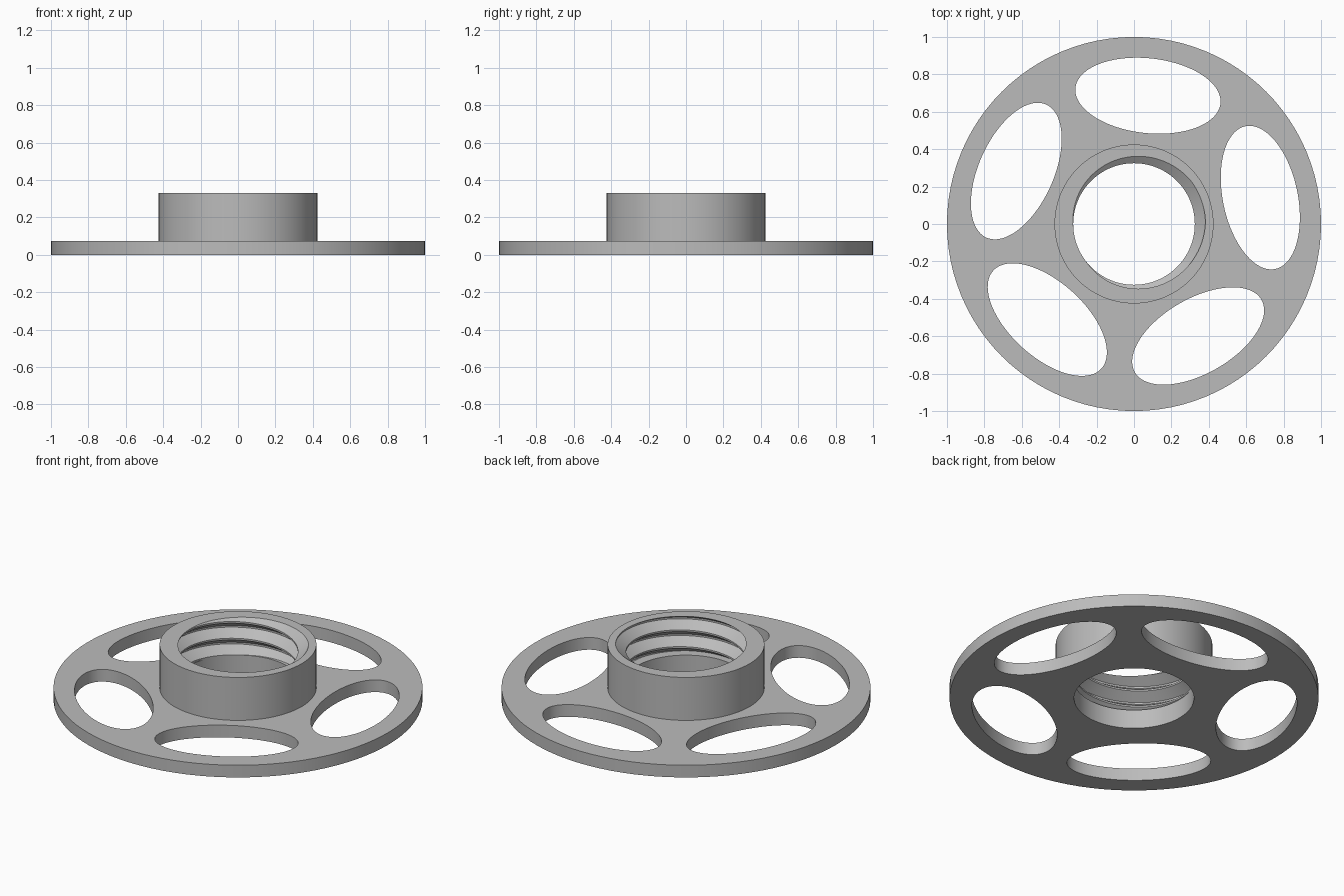
import bpy, bmesh
from math import sin, cos, pi, radians

if "Cube" in bpy.data.objects:
    bpy.data.objects.remove(bpy.data.objects["Cube"])

SEG = 96
PLATE_H, TOP = 0.073, 0.33
BORE_R, HUB_R, ROOT_R = 0.325, 0.425, 0.382
THREAD_START, PITCH, LEAD = 0.114, 0.1, radians(20)

grey = bpy.data.materials.new("plain_grey")
grey.use_nodes = True
grey.diffuse_color = (0.5, 0.5, 0.5, 1)
grey.node_tree.nodes["Principled BSDF"].inputs["Base Color"].default_value = (0.5, 0.5, 0.5, 1)


def finish(obj):
    """Select the object and shade it with crisp edges."""
    bpy.ops.object.select_all(action='DESELECT')
    obj.select_set(True)
    bpy.context.view_layer.objects.active = obj
    if obj.type == 'CURVE':
        bpy.ops.object.convert(target='MESH')
        obj = bpy.context.view_layer.objects.active
    bpy.ops.object.shade_smooth_by_angle(angle=radians(30))


def add_ellipse(curve, a, b, dist=0.0, angle=0.0):
    """Closed outline: a runs around the plate, b runs outwards."""
    spline = curve.splines.new('POLY')
    spline.points.add(SEG - 1)
    spline.use_cyclic_u = True
    for i, p in enumerate(spline.points):
        t = 2 * pi * i / SEG
        out, side = dist + b * cos(t), a * sin(t)
        p.co = (out * cos(angle) - side * sin(angle),
                out * sin(angle) + side * cos(angle), 0, 1)


# Flat plate with five oval windows and the centre bore
outline = bpy.data.curves.new("flange_plate", 'CURVE')
outline.dimensions = '2D'
outline.fill_mode = 'BOTH'
outline.extrude = PLATE_H / 2
add_ellipse(outline, 1, 1)
add_ellipse(outline, BORE_R, BORE_R)
for k in range(5):
    add_ellipse(outline, 0.39, 0.2, 0.69, radians(83.8 + 72 * k))
outline.materials.append(grey)
plate = bpy.data.objects.new("flange_plate", outline)
plate.location.z = PLATE_H / 2
bpy.context.collection.objects.link(plate)
finish(plate)


def thread_point(turn, theta):
    """Radius and height on the internal thread, trimmed to the hub."""
    shift = (theta - LEAD) / (2 * pi)
    z = min(TOP, max(THREAD_START, TOP + PITCH * (turn + shift)))
    phase = (z - TOP) / PITCH - shift
    d = abs(phase - round(phase))
    depth = min(1, max(0, (d - 0.05) / 0.4))
    return ROOT_R + (BORE_R - ROOT_R) * depth, z


# Threaded hub: outer wall, rim, helical thread, then plain bore
turns = sorted((k + f for k in range(-5, 2) for f in (0.05, 0.45, 0.55, 0.95)), reverse=True)
bm = bmesh.new()
columns = []
for j in range(SEG + 1):
    theta = 2 * pi * j / SEG
    profile = [(HUB_R, PLATE_H), (HUB_R, TOP)]
    profile += [thread_point(t, theta) for t in turns]
    profile += [(BORE_R, THREAD_START), (BORE_R, PLATE_H)]
    columns.append([bm.verts.new((r * cos(theta), r * sin(theta), z)) for r, z in profile])
for left, right in zip(columns, columns[1:]):
    for i in range(len(left) - 1):
        bm.faces.new((left[i], right[i], right[i + 1], left[i + 1]))
bmesh.ops.remove_doubles(bm, verts=bm.verts, dist=1e-5)
mesh = bpy.data.meshes.new("threaded_hub")
bm.to_mesh(mesh)
bm.free()
mesh.materials.append(grey)
hub = bpy.data.objects.new("threaded_hub", mesh)
bpy.context.collection.objects.link(hub)
finish(hub)
